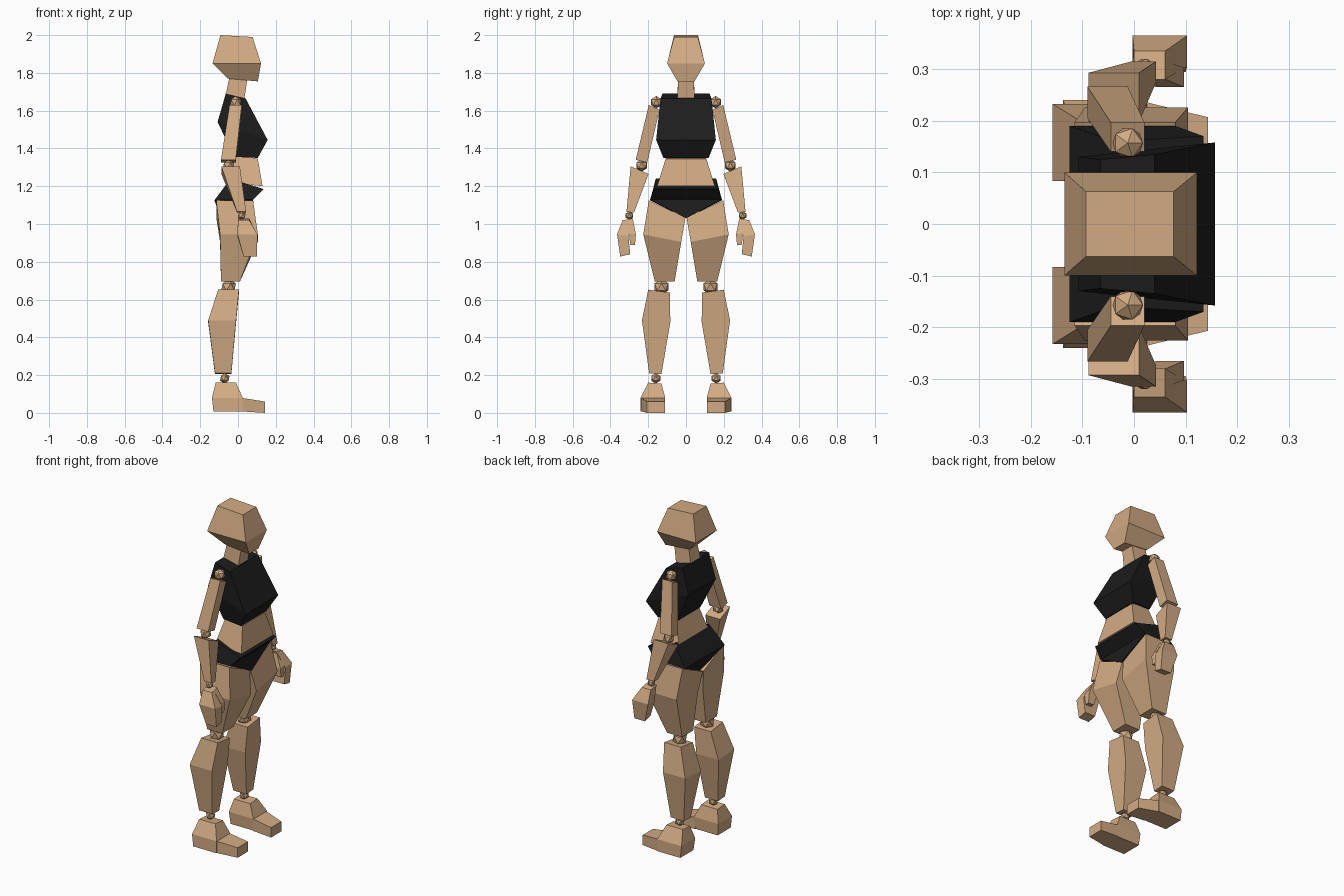
import bpy
import bmesh

cube = bpy.data.objects.get("Cube")
if cube:
    bpy.data.objects.remove(cube, do_unlink=True)


def make_material(name, rgb):
    mat = bpy.data.materials.new(name)
    mat.use_nodes = True
    color = (*rgb, 1)
    mat.diffuse_color = color
    mat.node_tree.nodes["Principled BSDF"].inputs["Base Color"].default_value = color
    return mat


tan = make_material("warm tan", (0.65, 0.41, 0.23))
black = make_material("soft black", (0.012, 0.012, 0.012))


def finish(name, bm, mat):
    bmesh.ops.recalc_face_normals(bm, faces=bm.faces)
    mesh = bpy.data.meshes.new(name)
    bm.to_mesh(mesh)
    bm.free()
    mesh.materials.append(mat)
    obj = bpy.data.objects.new(name, mesh)
    bpy.context.collection.objects.link(obj)
    return obj


def loft(name, corner_rings, mat):
    """Skin a stack of four-cornered rings and cap both ends."""
    bm = bmesh.new()
    rings = [[bm.verts.new(p) for p in ring] for ring in corner_rings]
    for low, high in zip(rings, rings[1:]):
        for i in range(4):
            j = (i + 1) % 4
            bm.faces.new((low[i], low[j], high[j], high[i]))
    bm.faces.new(rings[0])
    bm.faces.new(rings[-1])
    bmesh.ops.remove_doubles(bm, verts=bm.verts, dist=0.0001)
    return finish(name, bm, mat)


def body(name, rings, mat):
    """Central part: ring = back (x, half width, z), front (x, half width, z)."""
    loft(name, [[(b[0], -b[1], b[2]), (f[0], -f[1], f[2]),
                 (f[0], f[1], f[2]), (b[0], b[1], b[2])] for b, f in rings], mat)


def limb(name, side, rings):
    """Side part: ring = (back x, front x), (inner y, outer y), (inner z, outer z)."""
    loft(name, [[(back, side * inner, zi), (front, side * inner, zi),
                 (front, side * outer, zo), (back, side * outer, zo)]
                for (back, front), (inner, outer), (zi, zo) in rings], tan)


def ball(name, side, x, y, z, radius):
    bm = bmesh.new()
    bmesh.ops.create_icosphere(bm, subdivisions=1, radius=radius)
    bmesh.ops.translate(bm, verts=bm.verts, vec=(x, side * y, z))
    finish(name, bm, tan)


# Head, neck and trunk
body("head", [
    ((-0.055, 0.045, 1.77), (0.105, 0.045, 1.755)),
    ((-0.135, 0.10, 1.85), (0.122, 0.10, 1.85)),
    ((-0.093, 0.063, 2.0), (0.077, 0.063, 1.99)),
], tan)
body("neck", [
    ((-0.07, 0.048, 1.66), (0.03, 0.048, 1.64)),
    ((-0.045, 0.04, 1.78), (0.05, 0.04, 1.77)),
], tan)
body("chest", [
    ((-0.02, 0.11, 1.355), (0.105, 0.12, 1.35)),
    ((-0.108, 0.13, 1.54), (0.157, 0.158, 1.445)),
    ((-0.065, 0.125, 1.69), (0.04, 0.135, 1.665)),
], black)
body("abdomen", [
    ((-0.05, 0.14, 1.22), (0.13, 0.153, 1.2)),
    ((-0.01, 0.10, 1.37), (0.105, 0.108, 1.345)),
], tan)
body("pelvis", [
    ((-0.09, 0, 1.03), (0.09, 0, 1.03)),
    ((-0.125, 0.19, 1.125), (0.08, 0.19, 1.13)),
    ((-0.04, 0.16, 1.24), (0.135, 0.17, 1.185)),
], black)

for label, side in (("left", 1), ("right", -1)):
    # Leg
    limb(label + "_thigh", side, [
        ((-0.09, 0.01), (0.06, 0.165), (0.695, 0.695)),
        ((-0.095, 0.105), (0.025, 0.226), (0.905, 0.945)),
        ((-0.115, 0.08), (0.003, 0.197), (1.035, 1.125)),
    ])
    ball(label + "_knee", side, -0.05, 0.13, 0.667, 0.043)
    limb(label + "_calf", side, [
        ((-0.122, -0.035), (0.13, 0.195), (0.205, 0.21)),
        ((-0.158, -0.01), (0.083, 0.233), (0.48, 0.49)),
        ((-0.105, 0.005), (0.085, 0.2), (0.637, 0.652)),
    ])
    ball(label + "_ankle", side, -0.07, 0.16, 0.183, 0.028)

    # Foot
    limb(label + "_heel", side, [
        ((-0.13, 0.025), (0.115, 0.24), (0.008, 0.008)),
        ((-0.138, 0.025), (0.11, 0.24), (0.08, 0.08)),
        ((-0.118, -0.01), (0.13, 0.2), (0.155, 0.16)),
    ])
    loft(label + "_toes", [
        [(x, side * inner, low), (x, side * outer, low),
         (x, side * outer, high), (x, side * inner, high)]
        for x, inner, outer, low, high in (
            (0.015, 0.112, 0.238, 0.008, 0.08),
            (0.143, 0.11, 0.207, 0, 0.06))
    ], tan)

    # Arm
    ball(label + "_shoulder", side, -0.012, 0.157, 1.645, 0.033)
    limb(label + "_upper_arm", side, [
        ((-0.09, -0.012), (0.205, 0.266), (1.325, 1.34)),
        ((-0.045, 0.02), (0.14, 0.197), (1.605, 1.63)),
    ])
    ball(label + "_elbow", side, -0.05, 0.235, 1.31, 0.033)
    limb(label + "_forearm", side, [
        ((-0.005, 0.043), (0.275, 0.315), (1.06, 1.065)),
        ((-0.088, 0.01), (0.198, 0.293), (1.265, 1.305)),
    ])
    ball(label + "_wrist", side, 0.02, 0.3, 1.045, 0.023)

    # Hand
    limb(label + "_hand", side, [
        ((0.03, 0.1), (0.295, 0.348), (0.84, 0.828)),
        ((-0.003, 0.103), (0.305, 0.365), (0.935, 0.945)),
        ((0, 0.06), (0.28, 0.335), (1.03, 1.02)),
    ])
    limb(label + "_thumb", side, [
        ((0.06, 0.097), (0.27, 0.295), (0.89, 0.89)),
        ((0.043, 0.097), (0.265, 0.303), (0.945, 0.955)),
        ((0.02, 0.062), (0.28, 0.315), (1.02, 1.02)),
    ])
